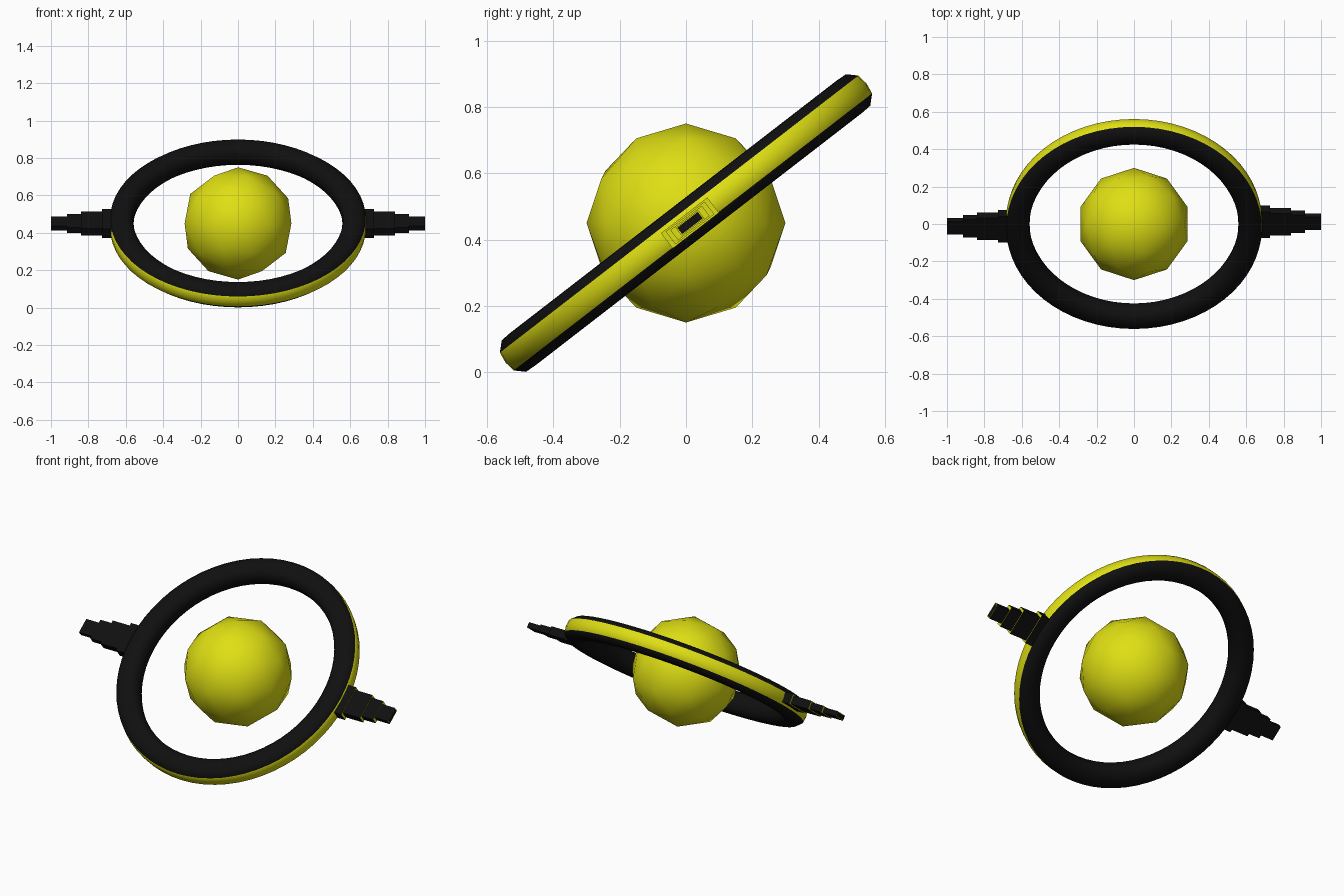
import bpy, bmesh
from math import radians, sin, cos, pi
from mathutils import Matrix, Vector

if "Cube" in bpy.data.objects:
    bpy.data.objects.remove(bpy.data.objects["Cube"])

TILT = radians(37.7)
CENTRE = Vector((0, 0, 0.45))
PLANE = Matrix.Translation(CENTRE) @ Matrix.Rotation(TILT, 4, 'X')


def material(name, rgb):
    m = bpy.data.materials.new(name)
    m.diffuse_color = (*rgb, 1)
    m.use_nodes = True
    m.node_tree.nodes["Principled BSDF"].inputs["Base Color"].default_value = m.diffuse_color
    return m


BLACK = material("black", (0.005, 0.005, 0.005))
YELLOW = material("yellow", (0.74, 0.74, 0.007))


def make_object(name, bm, mats):
    bmesh.ops.recalc_face_normals(bm, faces=bm.faces)
    mesh = bpy.data.meshes.new(name)
    bm.to_mesh(mesh)
    bm.free()
    for m in mats:
        mesh.materials.append(m)
    ob = bpy.data.objects.new(name, mesh)
    bpy.context.collection.objects.link(ob)
    return ob


def bridge(bm, a, b, mat_of):
    n = len(a)
    for i in range(n):
        j = (i + 1) % n
        f = bm.faces.new((a[i], a[j], b[j], b[i]))
        f.material_index = mat_of(i)


# Central ball: low icosphere, smooth shaded
bm = bmesh.new()
bmesh.ops.create_icosphere(bm, subdivisions=2, radius=0.3)
for f in bm.faces:
    f.smooth = True
bmesh.ops.translate(bm, verts=bm.verts, vec=CENTRE)
make_object("ball", bm, [YELLOW])

# Tilted ring: twelve-sided section, outer faces form the yellow stripe
MAJOR, SEGMENTS = 0.623, 64
quarter = [(0.065, 0), (0.060, 0.034), (0.033, 0.060), (0, 0.062)]
half = quarter + [(-r, z) for r, z in reversed(quarter[:-1])]
section = half + [(r, -z) for r, z in reversed(half[1:-1])]
bm = bmesh.new()
loops = []
for s in range(SEGMENTS):
    a = 2 * pi * s / SEGMENTS
    loops.append([bm.verts.new(PLANE @ Vector(((MAJOR + r) * cos(a), (MAJOR + r) * sin(a), z)))
                  for r, z in section])
for s in range(SEGMENTS):
    bridge(bm, loops[s], loops[(s + 1) % SEGMENTS],
           lambda i: 1 if i in (0, len(section) - 1) else 0)
for f in bm.faces:
    f.smooth = True
make_object("ring", bm, [BLACK, YELLOW])

# Stepped arms: black sides, yellow ledges, (end x, half width, half thickness)
STEPS = [(0.727, 0.088, 0.029), (0.84, 0.074, 0.024),
         (0.915, 0.060, 0.019), (1.0, 0.043, 0.015)]


def arm(name, side):
    bm = bmesh.new()
    offset = Vector((0, 0.012 * side, 0))

    def rect(x, w, t):
        return [bm.verts.new(PLANE @ Vector((side * x, w * sy, t * sz)) + offset)
                for sy, sz in ((1, 1), (-1, 1), (-1, -1), (1, -1))]

    x0, last = 0.64, None
    for x1, w, t in STEPS:
        start, end = rect(x0, w, t), rect(x1, w, t)
        if last:
            bridge(bm, last, start, lambda i: 1)
        else:
            bm.faces.new(start)
        bridge(bm, start, end, lambda i: 0)
        x0, last = x1, end
    # Black tip with a thin yellow rim
    tip = rect(x0, w - 0.004, t - 0.003)
    bridge(bm, last, tip, lambda i: 1)
    bm.faces.new(tip)
    make_object(name, bm, [BLACK, YELLOW])


arm("right_arm", 1)
arm("left_arm", -1)
